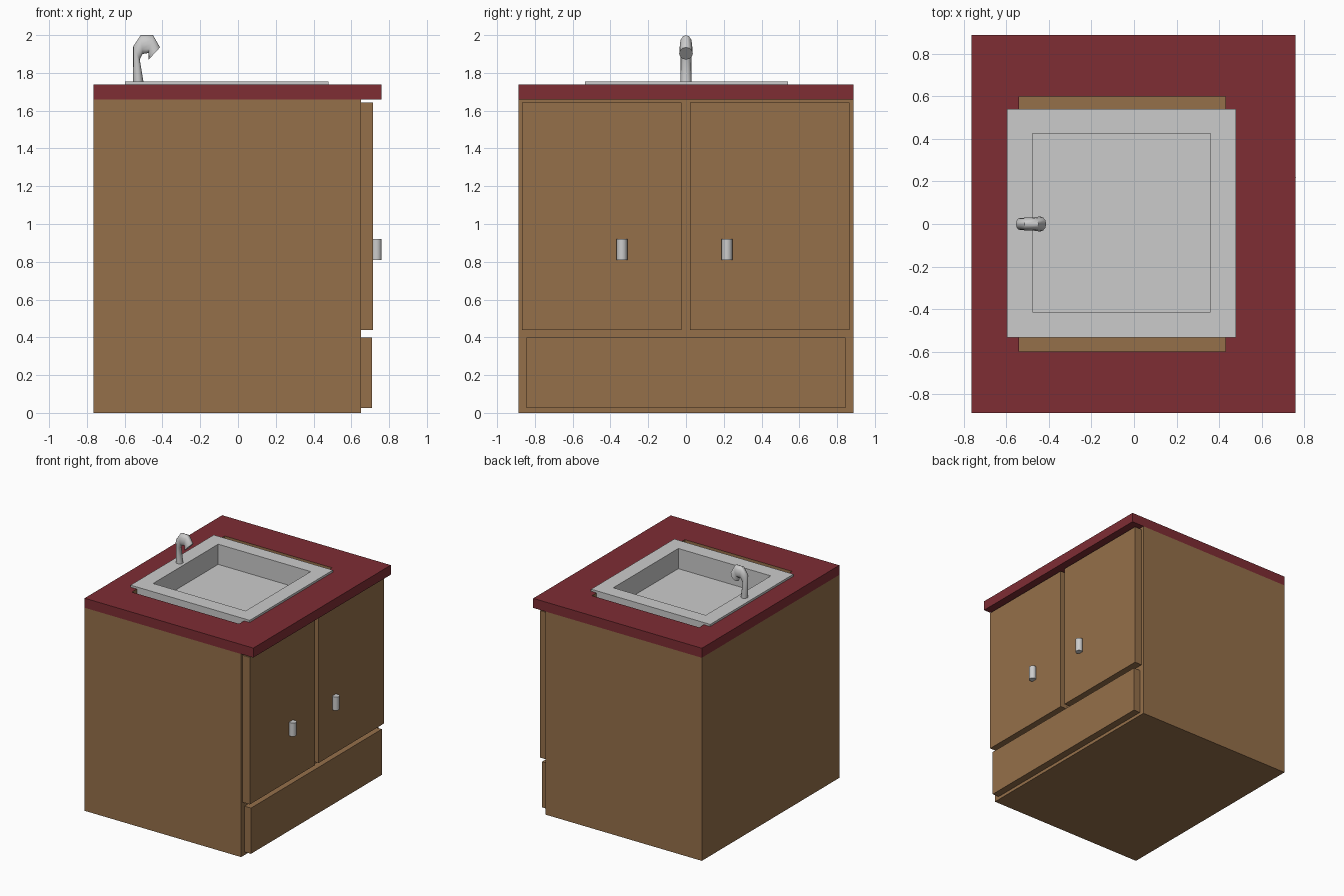
import bpy, bmesh, math
from mathutils import Vector

if "Cube" in bpy.data.objects:
    bpy.data.objects.remove(bpy.data.objects["Cube"])


def material(name, color):
    m = bpy.data.materials.new(name)
    m.diffuse_color = (*color, 1)
    m.use_nodes = True
    m.node_tree.nodes["Principled BSDF"].inputs["Base Color"].default_value = m.diffuse_color
    return m


wood = material("wood", (0.30, 0.16, 0.068))
red = material("red_top", (0.21, 0.026, 0.034))


def finish(name, bm, mats=(), smooth=False):
    bmesh.ops.recalc_face_normals(bm, faces=bm.faces)
    me = bpy.data.meshes.new(name)
    bm.to_mesh(me)
    bm.free()
    ob = bpy.data.objects.new(name, me)
    bpy.context.collection.objects.link(ob)
    for m in mats:
        me.materials.append(m)
    if smooth:
        bpy.ops.object.select_all(action='DESELECT')
        ob.select_set(True)
        bpy.context.view_layer.objects.active = ob
        bpy.ops.object.shade_smooth_by_angle(angle=math.radians(50))
    return ob


def box(name, x, y, z, mats=()):
    bm = bmesh.new()
    bmesh.ops.create_cube(bm, size=1)
    for v in bm.verts:
        v.co = [sum(r) / 2 + c * (r[1] - r[0]) for r, c in zip((x, y, z), v.co)]
    return finish(name, bm, mats)


def bridge(bm, a, b, index=0):
    n = len(a)
    for i in range(n):
        j = (i + 1) % n
        bm.faces.new((a[i], a[j], b[j], b[i])).material_index = index


def recessed_box(name, outer, inner, z, floor, mats=(), through=False):
    """Box with a rectangular recess (or a full opening) in its top."""
    bm = bmesh.new()

    def ring(r, h):
        x0, x1, y0, y1 = r
        return [bm.verts.new((x, y, h)) for x, y in ((x0, y0), (x1, y0), (x1, y1), (x0, y1))]

    low, top, lip, bed = ring(outer, z[0]), ring(outer, z[1]), ring(inner, z[1]), ring(inner, floor)
    bridge(bm, low, top)
    bridge(bm, top, lip)
    bridge(bm, lip, bed, len(mats) - 1 if mats else 0)
    if through:
        bridge(bm, bed, low)
    else:
        bm.faces.new(low)
        bm.faces.new(bed)
    return finish(name, bm, mats)


# Cabinet, countertop with a wood-lined opening, and sink basin
opening = (-0.54, 0.43, -0.60, 0.60)
recessed_box("cabinet_body", (-0.765, 0.65, -0.888, 0.888), opening, (0, 1.66), 1.5, [wood])
recessed_box("countertop", (-0.765, 0.76, -0.888, 0.888), opening, (1.66, 1.738), 1.66, [red, wood], True)
recessed_box("sink_basin", (-0.597, 0.48, -0.535, 0.54), (-0.477, 0.36, -0.415, 0.425), (1.56, 1.755), 1.59)

# Doors, bottom drawer
for side, y in (("left", (-0.868, -0.025)), ("right", (0.02, 0.865))):
    box(side + "_door", (0.65, 0.715), y, (0.44, 1.642), [wood])
box("drawer_front", (0.65, 0.709), (-0.845, 0.845), (0.026, 0.40), [wood])

# Upright barrel handles
for side, y in (("left", -0.339), ("right", 0.217)):
    bm = bmesh.new()
    bmesh.ops.create_cone(bm, cap_ends=True, segments=12, radius1=0.028, radius2=0.028, depth=0.11)
    bmesh.ops.translate(bm, verts=bm.verts, vec=(0.733, y, 0.865))
    finish(side + "_handle", bm, smooth=True)

# Faucet: rings between outer and inner edge of the bend (x, z), with half width
sections = [
    ((-0.555, 1.75), (-0.50, 1.75), 0.028),
    ((-0.555, 1.94), (-0.52, 1.87), 0.028),
    ((-0.515, 2.00), (-0.505, 1.90), 0.030),
    ((-0.45, 2.00), (-0.475, 1.905), 0.032),
    ((-0.413, 1.935), (-0.473, 1.87), 0.036),
]
bm = bmesh.new()
rings = []
for o, i, w in sections:
    o, i = Vector((o[0], 0, o[1])), Vector((i[0], 0, i[1]))
    mid, half = (o + i) / 2, (o - i) / 2
    angles = [math.tau * k / 12 for k in range(12)]
    rings.append([bm.verts.new(mid + half * math.cos(a) + Vector((0, w * math.sin(a), 0))) for a in angles])
for a, b in zip(rings, rings[1:]):
    bridge(bm, a, b)
bm.faces.new(rings[0])
bm.faces.new(rings[-1])
finish("faucet", bm, smooth=True)
